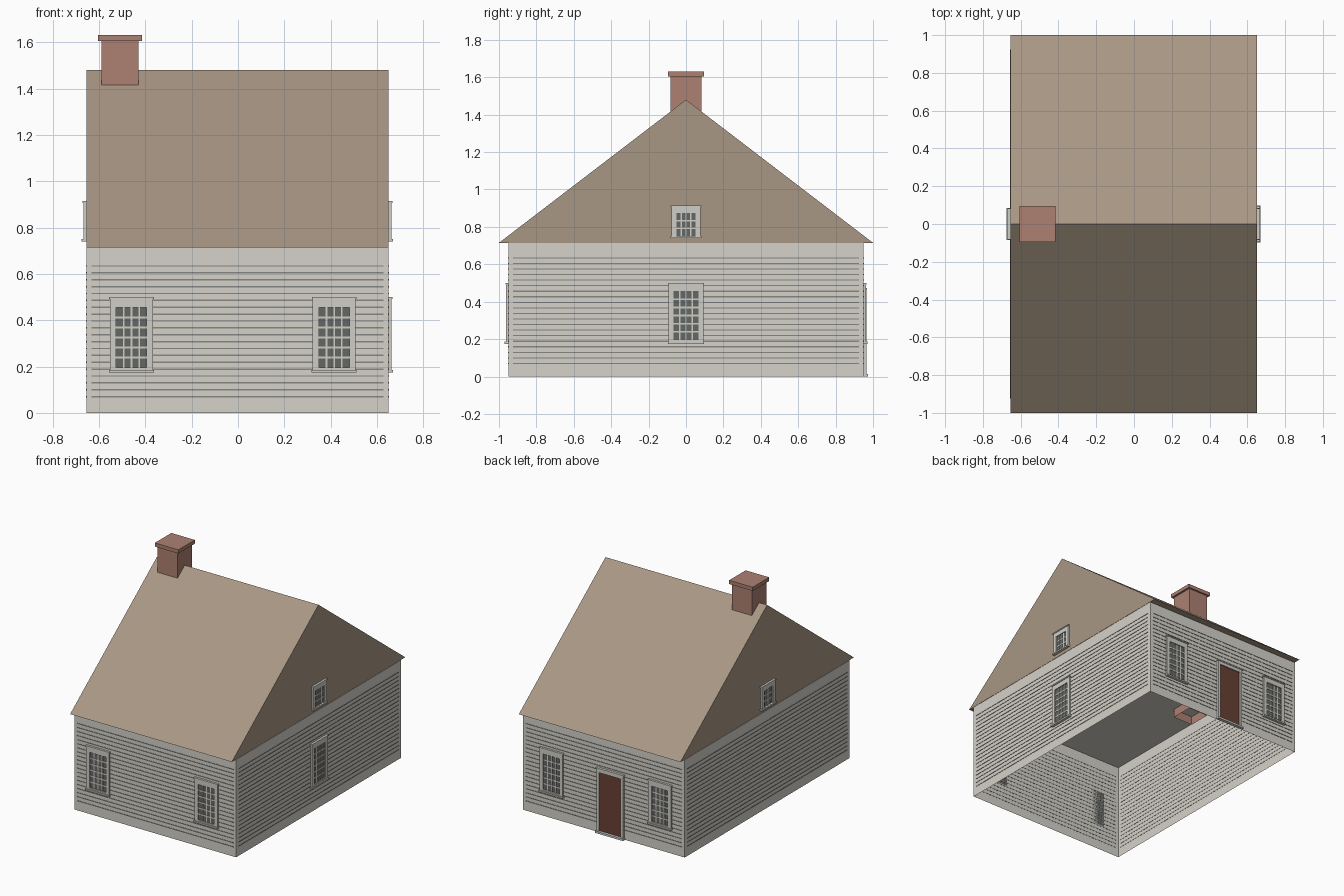
import bpy, bmesh
from math import radians
from mathutils import Matrix, Vector

if "Cube" in bpy.data.objects:
    bpy.data.objects.remove(bpy.data.objects["Cube"], do_unlink=True)


def material(name, rgb):
    lin = [((c / 255 + 0.055) / 1.055) ** 2.4 for c in rgb] + [1]
    m = bpy.data.materials.new(name)
    m.use_nodes = True
    m.diffuse_color = lin
    m.node_tree.nodes["Principled BSDF"].inputs["Base Color"].default_value = lin
    return m


WALL = material("pale wall", (213, 210, 201))
TRIM = material("pale trim", (208, 206, 199))
SEAM = material("grey siding seam", (134, 134, 129))
GLASS = material("dark glass", (100, 103, 100))
ROOF = material("tan roof", (169, 151, 133))
BRICK = material("red brick", (173, 129, 114))
DOOR = material("brown door", (105, 64, 52))


def box(bm, x, y, z, mat=0):
    """Add a box spanning the given (low, high) ranges."""
    size = [r[1] - r[0] for r in (x, y, z)]
    mid = [(r[1] + r[0]) / 2 for r in (x, y, z)]
    verts = bmesh.ops.create_cube(
        bm, size=1, matrix=Matrix.Translation(mid) @ Matrix.Diagonal(size + [1]))["verts"]
    faces = {f for v in verts for f in v.link_faces}
    for f in faces:
        f.material_index = mat
    return faces


def finish(name, bm, mats, place=Matrix()):
    me = bpy.data.meshes.new(name)
    bm.to_mesh(me)
    bm.free()
    for m in mats:
        me.materials.append(m)
    ob = bpy.data.objects.new(name, me)
    ob.matrix_world = place
    bpy.context.collection.objects.link(ob)
    return ob


def drop_bottom(bm, faces):
    low = min(faces, key=lambda f: f.calc_center_median().z)
    bmesh.ops.delete(bm, geom=[low], context="FACES")


X0, X1, Y, EAVE, RIDGE = -0.655, 0.65, 0.95, 0.715, 1.48
XM = (X0 + X1) / 2

# Wall-local space: x runs along the wall, -y points outward
SIDES = {"front": ((0, -Y, 0), 0), "right": ((X1, 0, 0), 90),
         "back": ((0, Y, 0), 180), "left": ((X0, 0, 0), -90)}


def on_wall(side, x=0, y=0):
    """Placement on a wall, slid along it to the given x or y."""
    loc, turn = SIDES[side]
    return Matrix.Translation(Vector(loc) + Vector((x, y, 0))) @ Matrix.Rotation(radians(turn), 4, "Z")


# House body: shell open underneath, its top is the ceiling
bm = bmesh.new()
drop_bottom(bm, box(bm, (X0, X1), (-Y, Y), (0, EAVE - 0.002)))
finish("house_walls", bm, [WALL])

# Siding seams on every wall
for side in SIDES:
    long_side = side in ("right", "left")
    half = 0.925 if long_side else 0.63
    bm = bmesh.new()
    for i in range(20):
        z = 0.07 + i * 0.0297
        box(bm, (-half, half), (-0.002, 0.001), (z - 0.003, z + 0.003))
    finish(side + "_siding_seams", bm, [SEAM], on_wall(side, 0 if long_side else XM))

# Gable roof prism
bm = bmesh.new()
tri = [bm.verts.new((X0, y, z)) for y, z in ((-1, EAVE), (1, EAVE), (0, RIDGE))]
face = bm.faces.new(tri)
ext = bmesh.ops.extrude_face_region(bm, geom=[face], use_keep_orig=True)["geom"]
bmesh.ops.translate(bm, verts=[v for v in ext if isinstance(v, bmesh.types.BMVert)],
                    vec=(X1 - X0, 0, 0))
bmesh.ops.recalc_face_normals(bm, faces=bm.faces)
finish("gable_roof", bm, [ROOF])

# Chimney: open-bottomed shaft and a wider cap
bm = bmesh.new()
drop_bottom(bm, box(bm, (-0.59, -0.43), (-0.083, 0.083), (0.65, 1.61)))
finish("chimney_shaft", bm, [BRICK])
bm = bmesh.new()
box(bm, (-0.605, -0.415), (-0.095, 0.095), (1.605, 1.632))
finish("chimney_cap", bm, [BRICK])


def window(name, place, width, z0, z1, pane_w, p0, p1, cols, rows):
    """Glass behind a muntin grid, in a frame with a sill and a head cap."""
    bm = bmesh.new()
    w, p = width / 2, pane_w / 2
    box(bm, (-p, p), (-0.004, 0), (p0, p1), 1)
    for a, b in ((-w, -p), (p, w)):
        box(bm, (a, b), (-0.012, 0), (z0, z1))
    box(bm, (-p, p), (-0.012, 0), (z0, p0))
    box(bm, (-p, p), (-0.012, 0), (p1, z1))
    for i in range(1, cols):
        x = -p + pane_w * i / cols
        box(bm, (x - 0.0035, x + 0.0035), (-0.007, 0), (p0, p1))
    for i in range(1, rows):
        z = p0 + (p1 - p0) * i / rows
        box(bm, (-p, p), (-0.007, 0), (z - 0.0045, z + 0.0045))
    box(bm, (-w - 0.005, w + 0.005), (-0.02, 0), (z0 - 0.005, z0 + 0.006))
    box(bm, (-w - 0.004, w + 0.004), (-0.016, 0), (z1 - 0.006, z1 + 0.002))
    finish(name, bm, [TRIM, GLASS], place)


# Ground floor and attic windows
main = (0.185, 0.18, 0.498, 0.132, 0.196, 0.456, 4, 6)
attic = (0.157, 0.745, 0.912, 0.1, 0.752, 0.874, 4, 3)
for side in ("front", "back"):
    for x, tag in ((-0.46, "right"), (0.415, "left")):
        window(side + "_window_" + tag, on_wall(side, x), *main)
window("side_window", on_wall("right"), *main)
for side in ("right", "left"):
    window(side + "_attic_window", on_wall(side), *attic)

# Back door with frame and step
bm = bmesh.new()
box(bm, (-0.09, 0.09), (-0.005, 0), (0.012, 0.445), 1)
for s in (-1, 1):
    box(bm, sorted((s * 0.088, s * 0.108)), (-0.014, 0), (0, 0.47))
box(bm, (-0.088, 0.088), (-0.014, 0), (0.442, 0.47))
box(bm, (-0.113, 0.113), (-0.018, 0), (0.465, 0.474))
box(bm, (-0.113, 0.113), (-0.024, 0), (0, 0.014))
finish("back_door", bm, [TRIM, DOOR], on_wall("back", -0.06))
